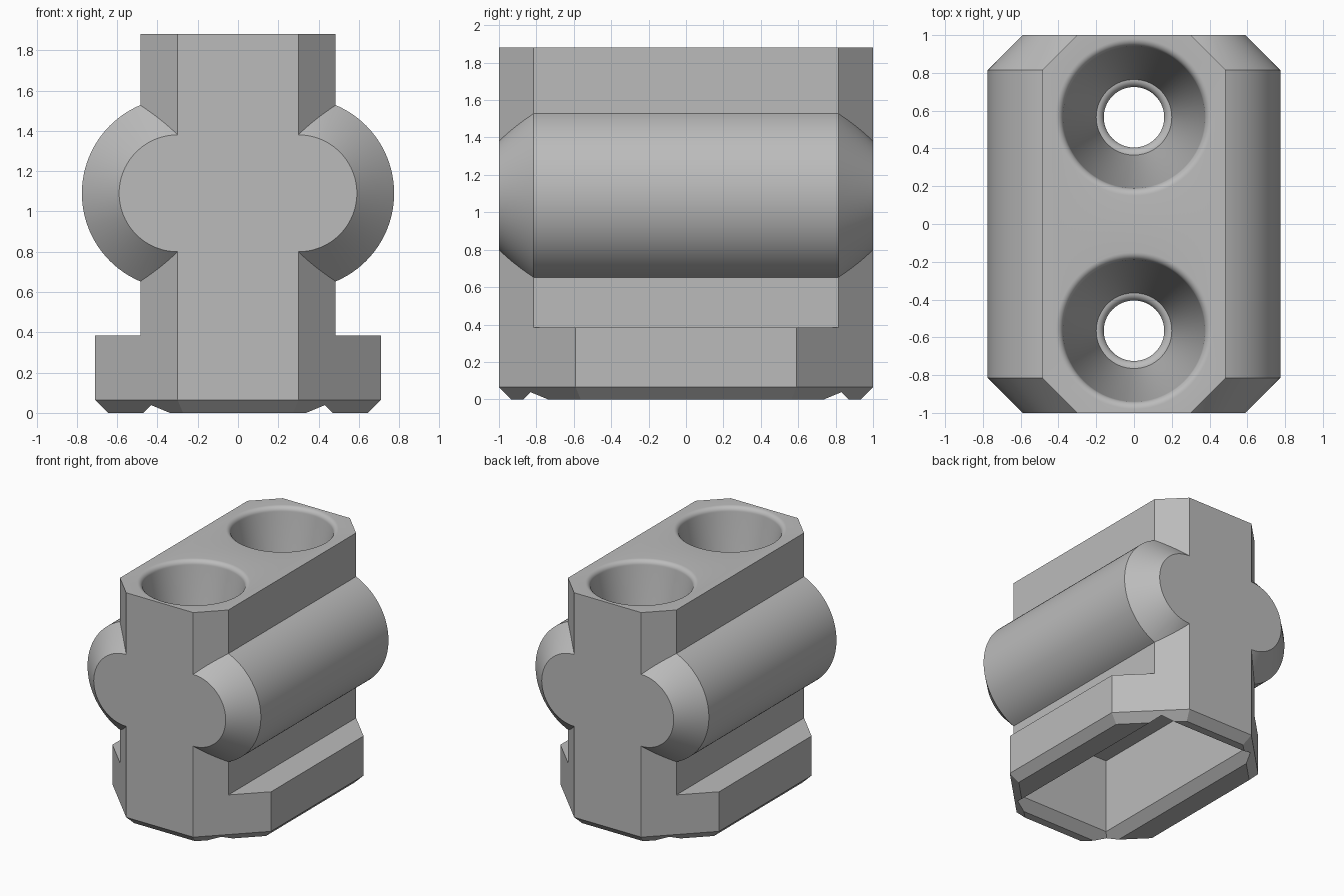
import bpy, bmesh, math

cube = bpy.data.objects.get("Cube")
if cube:
    bpy.data.objects.remove(cube, do_unlink=True)

GREY = (0.5, 0.5, 0.5, 1)
mat = bpy.data.materials.new("plain grey")
mat.use_nodes = True
mat.diffuse_color = GREY
mat.node_tree.nodes["Principled BSDF"].inputs["Base Color"].default_value = GREY


def loft(name, rings, helper=True):
    """Closed solid through a stack of equal-length point rings."""
    bm = bmesh.new()
    loops = [[bm.verts.new(p) for p in ring] for ring in rings]
    n = len(loops[0])
    for a, b in zip(loops, loops[1:]):
        for i in range(n):
            j = (i + 1) % n
            bm.faces.new((a[i], a[j], b[j], b[i]))
    bm.faces.new(loops[0][::-1])
    bm.faces.new(loops[-1])
    bmesh.ops.recalc_face_normals(bm, faces=bm.faces)
    mesh = bpy.data.meshes.new(name)
    bm.to_mesh(mesh)
    bm.free()
    mesh.materials.append(mat)
    ob = bpy.data.objects.new(name, mesh)
    bpy.context.collection.objects.link(ob)
    ob.hide_render = helper
    return ob


def octagon(hx, hy, diag, z):
    """Rectangle with corners cut along |x| + |y| = diag."""
    quarter = [(hx, diag - hx), (diag - hy, hy)]
    pts = quarter + [(-x, y) for x, y in quarter[::-1]]
    pts += [(-x, -y) for x, y in pts]
    return [(x, y, z) for x, y in pts]


def rect(hx, hy, z):
    return [(hx, hy, z), (-hx, hy, z), (-hx, -hy, z), (hx, -hy, z)]


def circle(r, n=96):
    return [(r * math.cos(math.tau * i / n), r * math.sin(math.tau * i / n))
            for i in range(n)]


def fillet(r, z, f, steps=8):
    """Rounded rim from a wall of radius r up to a flat at height z."""
    angles = [math.pi / 2 * i / steps for i in range(steps + 1)]
    return [(r + f - f * math.cos(a), z - f + f * math.sin(a)) for a in angles]


DIAG, TOP, AXIS_Z, BEVEL = 1.3, 1.88, 1.09, 0.065

# Foot with a bevelled underside
body = loft("clamp_block", [
    octagon(0.71 - BEVEL, 1 - BEVEL, DIAG - BEVEL * math.sqrt(2), 0),
    octagon(0.71, 1, DIAG, BEVEL),
    octagon(0.71, 1, DIAG, 0.385)], helper=False)

# Upright block
joined = [loft("upright", [octagon(0.485, 1, DIAG, z) for z in (0.2, TOP)])]

# Side rolls with tapered ends
for side, name in ((1, "left_roll"), (-1, "right_roll")):
    stations = [(-1, 0.29), (-0.815, 0.475), (0.815, 0.475), (1, 0.29)]
    joined.append(loft(name, [
        [(side * 0.3 + x, y, AXIS_Z + z) for x, z in circle(r)]
        for y, r in stations]))

# Underside pocket with a flared mouth
flare = 0.07
cut = [loft("pocket_cutter", [
    rect(0.47 + flare, 0.87 + flare, -flare),
    rect(0.47 - flare, 0.87 - flare, flare),
    rect(0.47 - flare, 0.87 - flare, 0.676)])]

# Stepped bolt holes with rounded rims
profile = [(0.16, 0.5)] + fillet(0.16, 1.0, 0.04) + fillet(0.375, TOP, 0.04) + [(0.415, 2)]
for y, name in ((-0.565, "front_bolt_cutter"), (0.565, "back_bolt_cutter")):
    cut.append(loft(name, [[(px, y + py, z) for px, py in circle(r)]
                           for r, z in profile]))

# Combine the parts
for op, parts in (("UNION", joined), ("DIFFERENCE", cut)):
    for part in parts:
        mod = body.modifiers.new(part.name, "BOOLEAN")
        mod.operation = op
        mod.solver = "EXACT"
        mod.object = part

bpy.context.view_layer.update()
result = bpy.data.meshes.new_from_object(
    body.evaluated_get(bpy.context.evaluated_depsgraph_get()))
body.modifiers.clear()
body.data = result
for part in joined + cut:
    bpy.data.objects.remove(part, do_unlink=True)

# Smooth round surfaces, sharp edges elsewhere
bpy.ops.object.select_all(action="DESELECT")
body.select_set(True)
bpy.context.view_layer.objects.active = body
bpy.ops.object.shade_smooth_by_angle(angle=math.radians(25))
